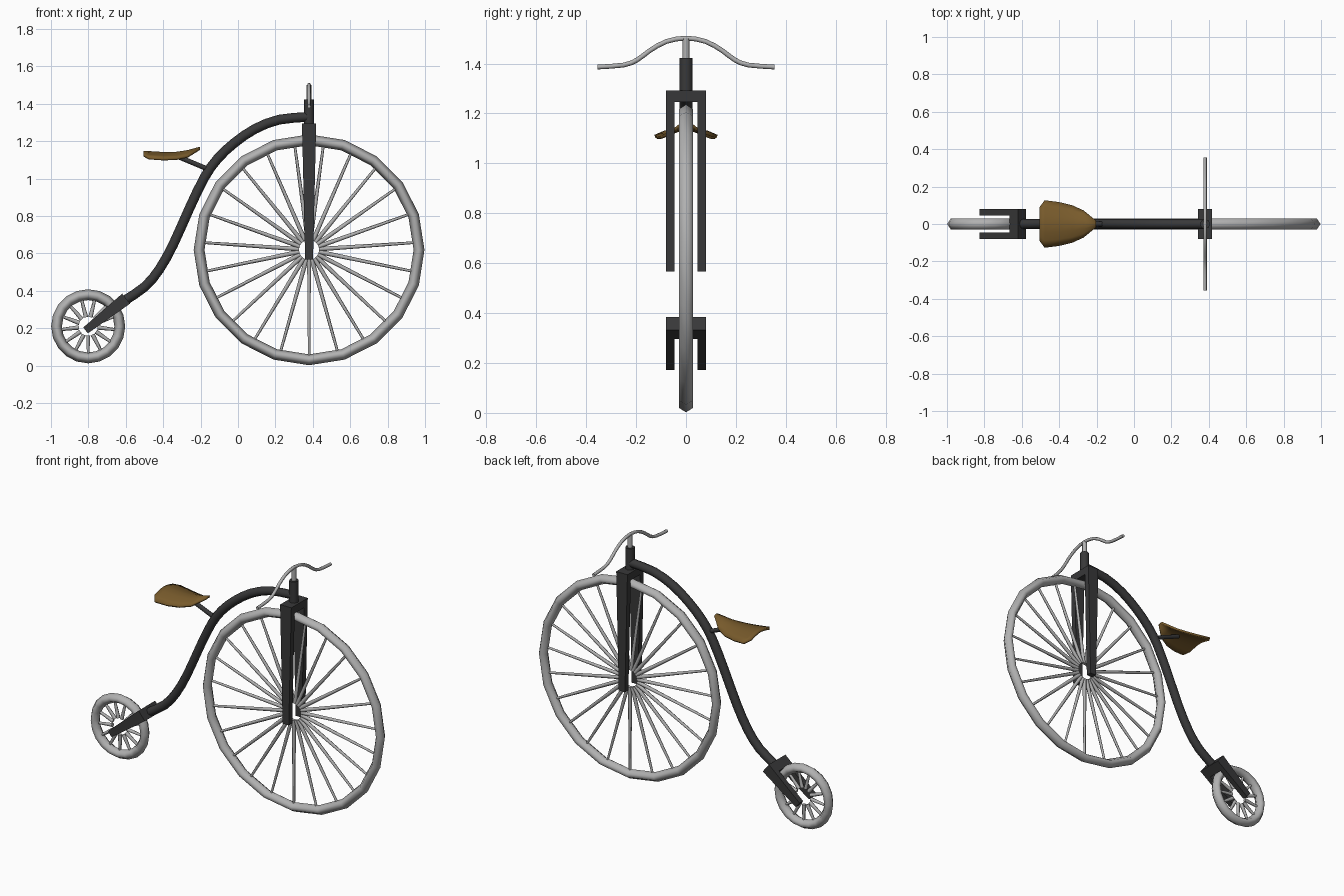
import bpy, bmesh, math
from mathutils import Vector, Matrix

if "Cube" in bpy.data.objects:
    bpy.data.objects.remove(bpy.data.objects["Cube"])


def material(name, rgb):
    m = bpy.data.materials.new(name)
    m.diffuse_color = (*rgb, 1)
    m.use_nodes = True
    m.node_tree.nodes["Principled BSDF"].inputs["Base Color"].default_value = m.diffuse_color
    return m


STEEL = material("light steel", (0.44, 0.44, 0.44))
IRON = material("dark iron", (0.04, 0.04, 0.041))
LEATHER = material("brown leather", (0.19, 0.105, 0.025))


def finish(bm, name, mat, smooth=None):
    bmesh.ops.recalc_face_normals(bm, faces=bm.faces)
    me = bpy.data.meshes.new(name)
    bm.to_mesh(me)
    bm.free()
    ob = bpy.data.objects.new(name, me)
    bpy.context.collection.objects.link(ob)
    me.materials.append(mat)
    if smooth:
        bpy.ops.object.select_all(action='DESELECT')
        ob.select_set(True)
        bpy.context.view_layer.objects.active = ob
        bpy.ops.object.shade_smooth_by_angle(angle=math.radians(smooth))
    return ob


def add_rod(bm, a, b, r1, r2, sides=8):
    a, b = Vector(a), Vector(b)
    d = b - a
    mat = Matrix.Translation((a + b) / 2) @ d.to_track_quat('Z', 'Y').to_matrix().to_4x4()
    bmesh.ops.create_cone(bm, cap_ends=True, segments=sides, radius1=r1,
                          radius2=r2, depth=d.length, matrix=mat)


def rod(name, a, b, r, mat, sides=8):
    bm = bmesh.new()
    add_rod(bm, a, b, r, r, sides)
    return finish(bm, name, mat, 50)


def tube(name, pts, r, mat, normal, per_span=2, sides=8):
    """Sweep a round section along a smoothed planar path."""
    P = [Vector(p) for p in pts]
    P = [2 * P[0] - P[1]] + P + [2 * P[-1] - P[-2]]
    path = []
    for i in range(1, len(P) - 2):
        p0, p1, p2, p3 = P[i - 1:i + 3]
        for k in range(per_span):
            t = k / per_span
            path.append(0.5 * (2 * p1 + (p2 - p0) * t + (2 * p0 - 5 * p1 + 4 * p2 - p3) * t * t
                               + (3 * p1 - p0 - 3 * p2 + p3) * t ** 3))
    path.append(P[-2])
    bm, n, rings = bmesh.new(), Vector(normal), []
    for i, p in enumerate(path):
        d = (path[min(i + 1, len(path) - 1)] - path[max(i - 1, 0)]).normalized()
        side = d.cross(n)
        rings.append([bm.verts.new(p + r * (math.cos(a) * n + math.sin(a) * side))
                      for a in (math.tau * j / sides for j in range(sides))])
    for A, B in zip(rings, rings[1:]):
        for j in range(sides):
            bm.faces.new((A[j], A[j - 1], B[j - 1], B[j]))
    bm.faces.new(rings[0])
    bm.faces.new(rings[-1])
    return finish(bm, name, mat, 50)


def wheel(name, cx, cz, radius, segs, spokes, hub):
    # Six-sided rim section: (radial offset, y)
    t = 0.029
    section = [(t, 0), (0.01, t), (-0.01, t), (-t, 0), (-0.01, -t), (0.01, -t)]
    bm, rings = bmesh.new(), []
    for i in range(segs):
        a = math.tau * i / segs - math.pi / 2
        rings.append([bm.verts.new((cx + (radius - t + o) * math.cos(a), y,
                                    cz + (radius - t + o) * math.sin(a))) for o, y in section])
    for i in range(segs):
        A, B = rings[i - 1], rings[i]
        for j in range(6):
            bm.faces.new((A[j], A[j - 1], B[j - 1], B[j]))
    finish(bm, name + "_rim", STEEL, 70)
    # Tapered spokes, thicker toward the open hub
    bm = bmesh.new()
    for i in range(spokes):
        a = math.tau * i / spokes - math.pi / 2
        d = Vector((math.cos(a), 0, math.sin(a)))
        c = Vector((cx, 0, cz))
        add_rod(bm, c + hub * d, c + (radius - t) * d, 0.012, 0.007, 6)
    finish(bm, name + "_spokes", STEEL, 70)


def add_taper(bm, a, b, wa, wb, y0, y1):
    """Four-sided bar in the xz plane from a to b with half widths wa, wb."""
    a, b = Vector((a[0], 0, a[1])), Vector((b[0], 0, b[1]))
    n = (b - a).normalized().cross(Vector((0, 1, 0)))
    lo, hi = [[bm.verts.new(p + Vector((0, y, 0))) for p in
               (a - n * wa, a + n * wa, b + n * wb, b - n * wb)] for y in (y0, y1)]
    bm.faces.new(lo)
    bm.faces.new(hi)
    for j in range(4):
        bm.faces.new((lo[j], lo[j - 1], hi[j - 1], hi[j]))


def fork(name, tip, top, w_tip, w_top, crown):
    """Two tapered prongs joined by a crown block."""
    bm = bmesh.new()
    tip, top = Vector(tip), Vector(top)
    f = 1 - crown / (top - tip).length
    mid, w_mid = tip.lerp(top, f), w_tip + (w_top - w_tip) * f
    for s in (-1, 1):
        add_taper(bm, tip, mid, w_tip, w_mid, *sorted((s * 0.046, s * 0.08)))
    add_taper(bm, mid, top, w_mid, w_top, -0.08, 0.08)
    finish(bm, name, IRON)


HX = 0.38  # steering axis

# Wheels
wheel("front_wheel", HX, 0.619, 0.617, 20, 23, 0.053)
wheel("rear_wheel", -0.801, 0.21, 0.198, 20, 13, 0.05)

# Forks
fork("front_fork", (HX, 0.567), (HX, 1.293), 0.021, 0.038, 0.047)
fork("rear_fork", (-0.815, 0.188), (-0.598, 0.358), 0.02, 0.034, 0.06)

# Backbone and steering head
tube("backbone", [(HX, 0, 1.33), (0.22, 0, 1.315), (0.09, 0, 1.265), (-0.02, 0, 1.19),
                  (-0.11, 0, 1.105), (-0.18, 0, 1.005), (-0.26, 0, 0.84), (-0.345, 0, 0.65),
                  (-0.42, 0, 0.515), (-0.5, 0, 0.42), (-0.615, 0, 0.342)],
     0.026, IRON, (0, 1, 0))
rod("steering_head", (HX, 0, 1.27), (HX, 0, 1.423), 0.027, IRON)

# Handlebar
rod("handlebar_stem", (HX, 0, 1.41), (HX, 0, 1.5), 0.014, STEEL)
half = [(0.08, 1.488), (0.145, 1.452), (0.195, 1.415), (0.25, 1.394), (0.355, 1.386)]
bar = [(HX, -y, z) for y, z in reversed(half)] + [(HX, 0, 1.502)] + [(HX, y, z) for y, z in half]
tube("handlebar", bar, 0.0095, STEEL, (1, 0, 0))

# Saddle post and arched saddle: stations of x, half width, centre z, edge z
rod("saddle_post", (-0.34, 0, 1.125), (-0.16, 0, 1.05), 0.013, IRON)
stations = [(-0.505, 0.09, 1.148, 1.13), (-0.478, 0.127, 1.147, 1.114),
            (-0.40, 0.117, 1.142, 1.108), (-0.33, 0.10, 1.143, 1.11),
            (-0.27, 0.073, 1.152, 1.122), (-0.205, 0.02, 1.17, 1.163)]
bm = bmesh.new()
rows = [[bm.verts.new((x, w * u, zc + (ze - zc) * abs(u) ** 1.6))
         for u in (-1, -0.7, -0.35, 0, 0.35, 0.7, 1)] for x, w, zc, ze in stations]
for A, B in zip(rows, rows[1:]):
    for j in range(6):
        bm.faces.new((A[j], B[j], B[j + 1], A[j + 1]))
saddle = finish(bm, "saddle", LEATHER, 40)
if saddle.data.polygons[0].normal.z < 0:
    saddle.data.flip_normals()
shell = saddle.modifiers.new("thickness", 'SOLIDIFY')
shell.thickness = 0.012
shell.offset = -1
